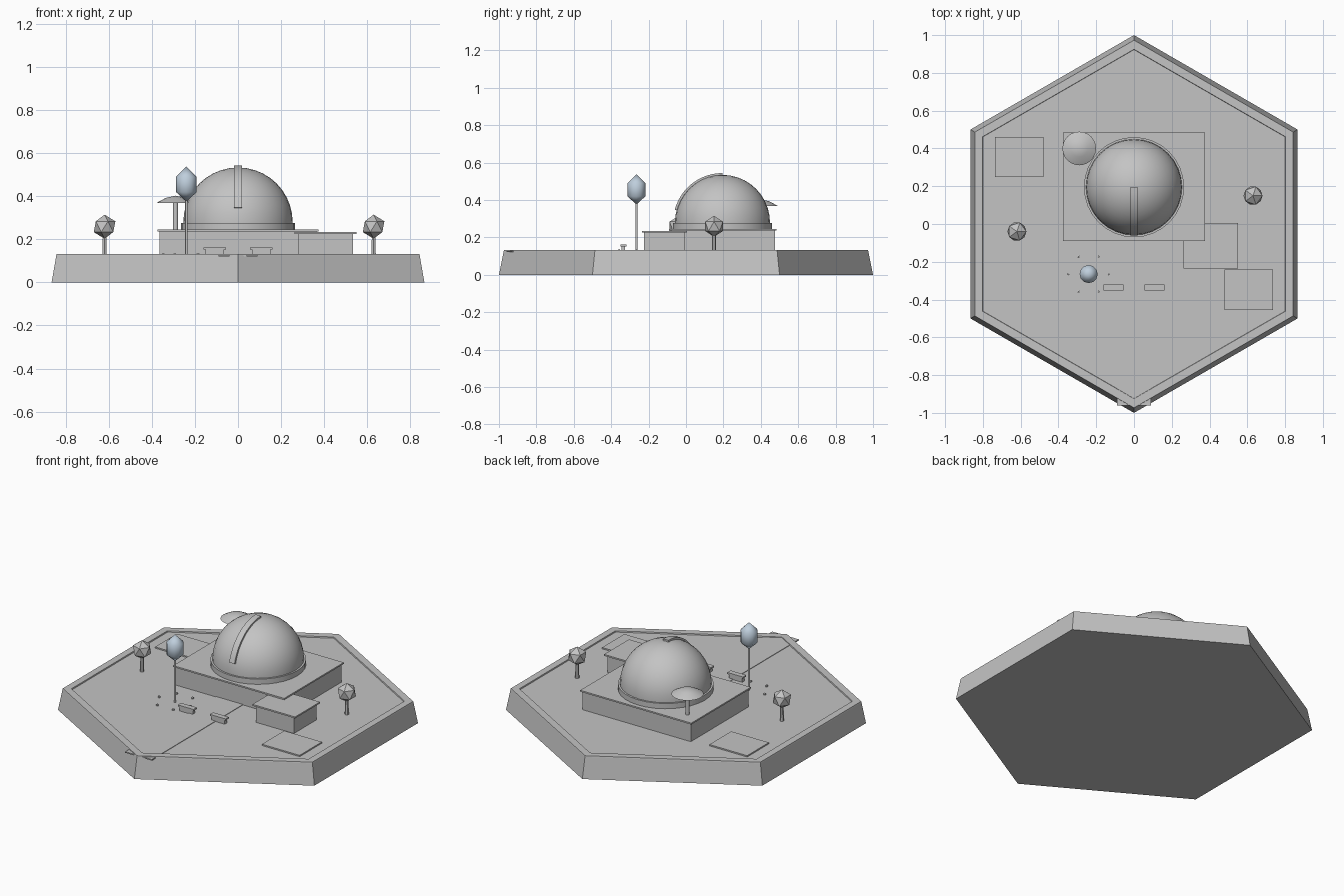
import bpy
import bmesh
from math import sin, cos, pi, radians
from mathutils import Matrix, Vector

old = bpy.data.objects.get("Cube")
if old:
    bpy.data.objects.remove(old, do_unlink=True)


def material(name, rgb):
    m = bpy.data.materials.new(name)
    m.use_nodes = True
    m.diffuse_color = (*rgb, 1)
    m.node_tree.nodes["Principled BSDF"].inputs["Base Color"].default_value = (*rgb, 1)
    return m


GREY = material("plain grey", (0.55, 0.55, 0.55))
GLASS = material("pale blue glass", (0.52, 0.62, 0.72))


def finish(bm, name, mat=GREY, smooth=None):
    bmesh.ops.remove_doubles(bm, verts=bm.verts, dist=0.00001)
    bmesh.ops.recalc_face_normals(bm, faces=bm.faces)
    mesh = bpy.data.meshes.new(name)
    bm.to_mesh(mesh)
    bm.free()
    mesh.materials.append(mat)
    ob = bpy.data.objects.new(name, mesh)
    bpy.context.collection.objects.link(ob)
    if smooth:
        bpy.ops.object.select_all(action="DESELECT")
        ob.select_set(True)
        bpy.context.view_layer.objects.active = ob
        bpy.ops.object.shade_smooth_by_angle(angle=radians(smooth))
    return ob


def lathe(name, profile, sides, x=0, y=0, closed=False, mat=GREY, smooth=None):
    """Spin a radius/height profile round a vertical axis, starting on the y axis."""
    bm = bmesh.new()
    rings = []
    for r, z in profile:
        if r == 0:
            rings.append([bm.verts.new((x, y, z))] * sides)
        else:
            rings.append([bm.verts.new((x + r * sin(2 * pi * i / sides),
                                        y + r * cos(2 * pi * i / sides), z))
                          for i in range(sides)])
    pairs = list(zip(rings, rings[1:]))
    if closed:
        pairs.append((rings[-1], rings[0]))
    for a, b in pairs:
        for i in range(sides):
            j = (i + 1) % sides
            corners = list(dict.fromkeys((a[i], a[j], b[j], b[i])))
            bm.faces.new(corners)
    if not closed:
        for ring, (r, z) in ((rings[0], profile[0]), (rings[-1], profile[-1])):
            if r > 0:
                bm.faces.new(ring)
    return finish(bm, name, mat, smooth)


def box(name, xs, ys, zs):
    bm = bmesh.new()
    size = [s[1] - s[0] for s in (xs, ys, zs)]
    mid = [(s[1] + s[0]) / 2 for s in (xs, ys, zs)]
    bmesh.ops.create_cube(bm, size=1, matrix=Matrix.Translation(mid) @ Matrix.Diagonal((*size, 1)))
    return finish(bm, name)


FLOOR = 0.125
ROOF = 0.245

# Ground slab, raised rim and entrance path
lathe("hexagonal_base", [(1, 0), (0.975, FLOOR)], 6)
lathe("base_rim", [(0.975, FLOOR), (0.973, 0.132), (0.925, 0.132), (0.923, FLOOR)], 6, closed=True)
box("entrance_path", (-0.09, 0.09), (-0.96, -0.08), (0.121, 0.128))

# Square ground pads
for side, name in ((1, "left_pad"), (-1, "right_pad")):
    xs = sorted((0.48 * side, 0.735 * side))
    ys = (-0.455, -0.24) if side > 0 else (0.25, 0.46)
    box(name, xs, ys, (0.12, 0.133))

# Main building and annex, each with an overhanging roof slab
box("main_walls", (-0.365, 0.365), (-0.08, 0.475), (0.12, 0.236))
box("main_roof", (-0.375, 0.375), (-0.09, 0.485), (0.236, ROOF))
box("annex_walls", (0.28, 0.535), (-0.225, -0.005), (0.12, 0.225))
box("annex_roof", (0.262, 0.55), (-0.235, 0.005), (0.225, 0.234))

# Dome on its ring
DOME_Y, DOME_Z, DOME_R = 0.195, 0.28, 0.254
lathe("dome_ring", [(0.265, ROOF), (0.265, 0.277)], 32, y=DOME_Y, smooth=30)
steps = 10
arc = [(DOME_R * cos(pi / 2 * i / steps), DOME_Z + DOME_R * sin(pi / 2 * i / steps))
       for i in range(steps)]
lathe("dome", [(DOME_R, 0.26)] + arc + [(0, DOME_Z + DOME_R)], 32, y=DOME_Y, smooth=40)

# Curved shutter band running from the dome top down the front
bm = bmesh.new()
loops = []
for i in range(13):
    a = radians(15 + 75 * i / 12)
    loops.append([bm.verts.new((x, DOME_Y - r * cos(a), DOME_Z + r * sin(a)))
                  for x, r in ((-0.018, 0.245), (0.018, 0.245), (0.018, 0.264), (-0.018, 0.264))])
for a, b in zip(loops, loops[1:]):
    for i in range(4):
        j = (i + 1) % 4
        bm.faces.new((a[i], a[j], b[j], b[i]))
bm.faces.new(loops[0])
bm.faces.new(loops[-1])
finish(bm, "dome_shutter", smooth=30)

# Roof dish on a post
lathe("dish_post", [(0.012, ROOF), (0.012, 0.38)], 10, -0.29, 0.4, smooth=40)
lathe("dish", [(0, 0.372), (0.089, 0.369), (0.045, 0.393), (0, 0.403)], 24, -0.29, 0.4, smooth=40)

# Faceted trees
for name, x, y in (("right_tree", -0.62, -0.04), ("left_tree", 0.63, 0.15)):
    lathe(name + "_trunk", [(0.012, 0.12), (0.009, 0.23)], 6, x, y)
    bm = bmesh.new()
    bmesh.ops.create_icosphere(bm, subdivisions=1, radius=0.056,
                               matrix=Matrix.Translation(Vector((x, y, 0.259))))
    finish(bm, name + "_crown")

# Glass lantern with a circle of small studs
LX, LY = -0.24, -0.265
lathe("lantern_pole", [(0.006, 0.12), (0.006, 0.39)], 8, LX, LY, smooth=50)
lathe("lantern_glass", [(0, 0.375), (0.048, 0.42), (0.048, 0.49), (0, 0.538)], 12, LX, LY,
      mat=GLASS, smooth=60)
for i in range(6):
    a = i * pi / 3
    lathe("lantern_stud", [(0.007, 0.12), (0.007, 0.133), (0, 0.137)], 8,
          LX + 0.107 * cos(a), LY + 0.107 * sin(a))

# Benches
for side, name in ((1, "left_bench"), (-1, "right_bench")):
    x = 0.108 * side
    box(name + "_seat", (x - 0.053, x + 0.053), (-0.351, -0.319), (0.152, 0.162))
    box(name + "_base", (x - 0.044, x + 0.044), (-0.345, -0.325), (0.12, 0.152))
